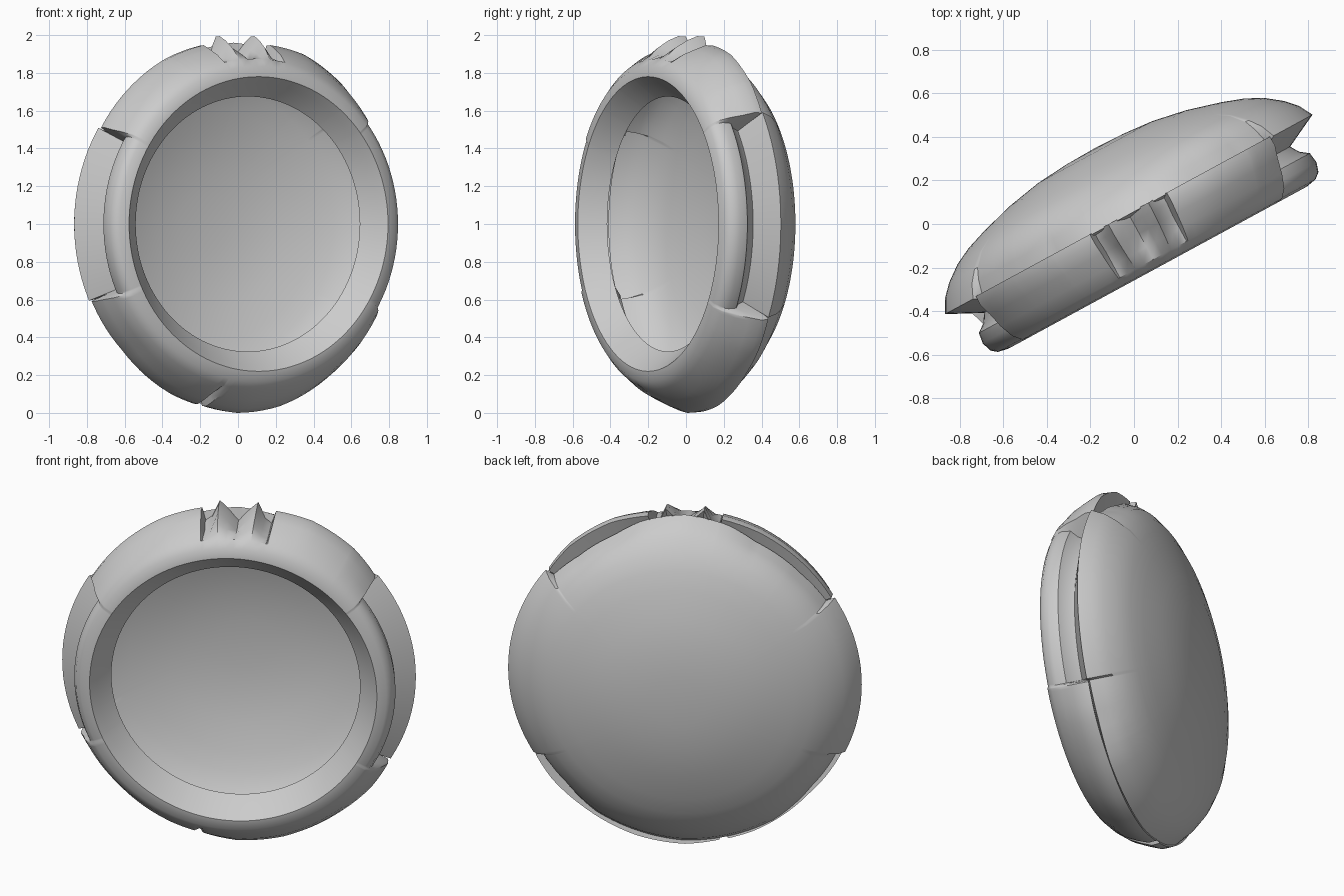
import bpy, bmesh, math
from math import sin, cos, radians

if "Cube" in bpy.data.objects:
    bpy.data.objects.remove(bpy.data.objects["Cube"])

TILT = radians(28.5)      # whole disc is turned about z

# Profiles as (radius, depth towards the front); both have the same point count
DOME = [(.15, -.388), (.3, -.375), (.46, -.345), (.62, -.30), (.72, -.265),
        (.80, -.225), (.875, -.168), (.925, -.115), (.960, -.05)]
INNER = [(.78, .228), (.745, .187), (.71, .145), (.675, .108)]
SIDE = DOME + [(.88, -.01), (.80, .03), (.825, .07), (.865, .10),
               (.872, .15), (.858, .195), (.83, .218)] + INNER
SEGMENT = DOME + [(.885, -.03), (.945, -.055), (.948, -.01), (.925, .05),
                  (.905, .12), (.875, .185), (.835, .222)] + INNER
RIM = {6: .25, 7: .7, 8: 1}       # how strongly the dome rim follows its dip
RING = {9: .5, 10: 1, 11: 1, 12: 1, 13: .6}

# Side openings where the ring steps in: (start, end) in degrees
GAPS = [(-31, 38), (148, 205)]
# Radial offsets along the ring: teeth at the top and the bulge below
TEETH = [(38.5, 0), (50, .025), (66, .035), (78, .02), (78.5, -.05), (81, -.03),
         (84, .052), (90, -.06), (96, .052), (99, -.03), (101.5, -.05), (102, .02),
         (115, .02), (130, .01), (147, 0),
         (225, 0), (248, .03), (256, .035), (257.5, -.01), (259, .035),
         (270, .052), (285, .05), (305, .03), (318, .025), (328, .01)]
# Radial dip of the dome rim beside the openings
DIP = [(38, 0), (38.6, -.05), (50, -.065), (65, -.055), (76, -.02), (90, 0),
       (104, -.02), (115, -.055), (135, -.06), (147.4, -.05), (148, 0),
       (205, 0), (205.6, -.04), (222, -.035), (240, 0), (270, .018),
       (300, 0), (315, -.035), (328.4, -.04), (329, 0)]


def is_side(a):
    return any(s <= a <= e or s <= a - 360 <= e for s, e in GAPS)


def lookup(table, a):
    for (a0, v0), (a1, v1) in zip(table, table[1:]):
        if a0 <= a <= a1:
            return v0 + (v1 - v0) * (a - a0) / (a1 - a0)
    return 0


def point(r, d, a):
    u, y = r * cos(a), -d
    return (u * cos(TILT) - y * sin(TILT), u * sin(TILT) + y * cos(TILT), 1 + r * sin(a))


# Angles: even steps plus tight pairs at every step and tooth
angles = {float(a) for a in range(0, 360, 3)}
angles |= {float(a) for a, _ in TEETH}
for gap in GAPS:
    for edge in gap:
        angles |= {(edge - .6) % 360, edge % 360, (edge + .6) % 360}
angles = sorted(angles)

# Domed shell with the interlocking front ring, open into the hollow
bm = bmesh.new()
rows = []
for a in angles:
    row = []
    side = is_side(a)
    dip = lookup(DIP, a)
    offset = 0 if side else lookup(TEETH, a)
    for i, (r, d) in enumerate(SIDE if side else SEGMENT):
        r += RIM.get(i, 0) * dip + RING.get(i, 0) * offset
        if i == 9:
            r += min(dip, 0) * .4
        row.append(bm.verts.new(point(r, d, radians(a))))
    rows.append(row)
apex = bm.verts.new(point(0, -.392, 0))
for row, nxt in zip(rows, rows[1:] + rows[:1]):
    bm.faces.new((apex, row[0], nxt[0]))
    for i in range(len(row) - 1):
        bm.faces.new((row[i], row[i + 1], nxt[i + 1], nxt[i]))
bmesh.ops.recalc_face_normals(bm, faces=bm.faces)
mesh = bpy.data.meshes.new("domed_case")
bm.to_mesh(mesh)
bm.free()
case = bpy.data.objects.new("domed_case", mesh)
bpy.context.collection.objects.link(case)
bpy.context.view_layer.objects.active = case
case.select_set(True)
bpy.ops.object.shade_smooth_by_angle(angle=radians(38))
